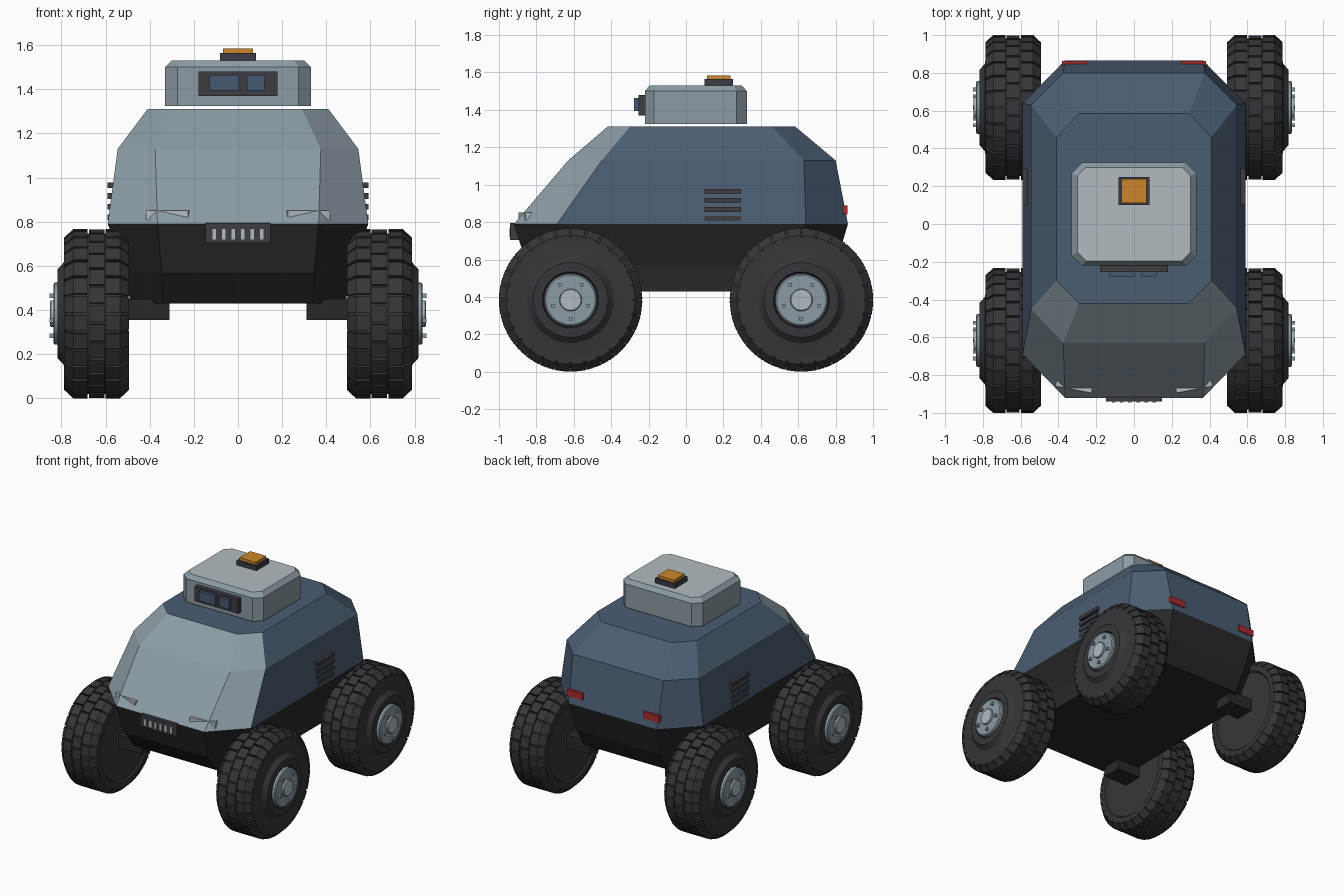
import bpy, bmesh, math
from mathutils import Vector, Matrix

cube = bpy.data.objects.get("Cube")
if cube:
    bpy.data.objects.remove(cube, do_unlink=True)


def material(name, r, g, b):
    m = bpy.data.materials.new(name)
    m.use_nodes = True
    m.diffuse_color = (r, g, b, 1)
    bsdf = next(n for n in m.node_tree.nodes if n.type == 'BSDF_PRINCIPLED')
    bsdf.inputs["Base Color"].default_value = (r, g, b, 1)
    return m


BLUE = material("hull blue", 0.07, 0.11, 0.17)
GREY = material("armour grey", 0.26, 0.33, 0.37)
LIGHT = material("light grey", 0.45, 0.50, 0.53)
CHASSIS = material("chassis black", 0.022, 0.022, 0.025)
RUBBER = material("tyre rubber", 0.037, 0.036, 0.041)
TRIM = material("dark trim", 0.045, 0.045, 0.055)
AMBER = material("beacon amber", 0.60, 0.24, 0.025)
RED = material("tail red", 0.40, 0.025, 0.025)
GLASS = material("sensor glass", 0.06, 0.10, 0.17)


def finish(bm, name, *mats):
    bmesh.ops.recalc_face_normals(bm, faces=bm.faces)
    me = bpy.data.meshes.new(name)
    bm.to_mesh(me)
    bm.free()
    for m in mats:
        me.materials.append(m)
    ob = bpy.data.objects.new(name, me)
    bpy.context.collection.objects.link(ob)
    return ob


def box(name, mat, x, y, z):
    """Box from (low, high) ranges."""
    bm = bmesh.new()
    size = [b - a for a, b in (x, y, z)]
    mid = [(a + b) / 2 for a, b in (x, y, z)]
    bmesh.ops.create_cube(bm, size=1, matrix=Matrix.Translation(mid) @ Matrix.Diagonal((*size, 1)))
    return finish(bm, name, mat)


def octagon(z, w, cx, front, fc, back, bc):
    half = [(cx, front), (w, fc), (w, bc), (cx, back)]
    return [(x, y, z) for x, y in half] + [(-x, y, z) for x, y in reversed(half)]


def loft(name, levels, mats, rule):
    """Skin stacked octagons; rule(tier, side) gives the material, side None is a cap."""
    bm = bmesh.new()
    rings = [[bm.verts.new(p) for p in octagon(*lv)] for lv in levels]
    for t, (a, b) in enumerate(zip(rings, rings[1:])):
        for i in range(8):
            j = (i + 1) % 8
            bm.faces.new((a[i], a[j], b[j], b[i])).material_index = rule(t, i)
    bm.faces.new(rings[0]).material_index = rule(0, None)
    bm.faces.new(rings[-1]).material_index = rule(len(levels) - 2, None)
    return finish(bm, name, *mats)


# Hull: dark lower tub, faceted blue upper with grey nose faces
loft("lower_hull", [
    (0.43, 0.49, 0.34, -0.74, -0.55, 0.72, 0.55),
    (0.57, 0.50, 0.345, -0.85, -0.64, 0.80, 0.60),
    (0.79, 0.59, 0.365, -0.92, -0.69, 0.866, 0.64)], [CHASSIS], lambda t, i: 0)
loft("upper_hull", [
    (0.79, 0.59, 0.365, -0.92, -0.69, 0.866, 0.64),
    (1.13, 0.545, 0.375, -0.63, -0.45, 0.80, 0.63),
    (1.31, 0.41, 0.29, -0.42, -0.30, 0.585, 0.46)],
    [BLUE, GREY], lambda t, i: 1 if i in (0, 6, 7) else 0)

# Turret: grey housing with a light lid
loft("turret", [
    (1.325, 0.33, 0.275, -0.22, -0.17, 0.325, 0.27),
    (1.50, 0.33, 0.275, -0.22, -0.17, 0.325, 0.27),
    (1.53, 0.30, 0.255, -0.195, -0.15, 0.30, 0.255)],
    [GREY, LIGHT], lambda t, i: 1 if t == 1 and i is None else 0)
box("sensor_housing", TRIM, (-0.18, 0.18), (-0.255, -0.20), (1.37, 1.48))
box("sensor_lens_wide", GLASS, (-0.13, 0.005), (-0.278, -0.25), (1.395, 1.465))
box("sensor_lens_narrow", GLASS, (0.04, 0.12), (-0.278, -0.25), (1.395, 1.465))
box("beacon_base", TRIM, (-0.082, 0.082), (0.10, 0.25), (1.53, 1.565))
box("beacon_lamp", AMBER, (-0.067, 0.067), (0.112, 0.238), (1.565, 1.585))

# Grille on the nose
box("grille", TRIM, (-0.148, 0.148), (-0.94, -0.85), (0.705, 0.795))
for i in range(6):
    x = (i - 2.5) * 0.043
    box("grille_slat", LIGHT, (x - 0.009, x + 0.009), (-0.945, -0.93), (0.72, 0.768))

# Lamps, vents and axle stubs on both sides
for s, side in ((1, "left"), (-1, "right")):
    lamp = box(side + "_headlight", LIGHT, (-0.097, 0.097), (-0.03, 0.03), (-0.022, 0.022))
    lamp.location = (s * 0.315, -0.847, 0.829)
    lamp.rotation_euler.z = s * math.radians(11)
    box(side + "_tail_light", RED, sorted((s * 0.25, s * 0.38)), (0.82, 0.864), (0.84, 0.89))
    for z in (0.82, 0.868, 0.917, 0.965):
        box(side + "_vent", TRIM, sorted((s * 0.54, s * 0.591)), (0.10, 0.295), (z - 0.013, z + 0.013))
    for y, end in ((-0.617, "front"), (0.617, "rear")):
        box(side + "_" + end + "_axle", CHASSIS, sorted((s * 0.31, s * 0.52)),
            (y - 0.075, y + 0.075), (0.355, 0.45))


def polar(x, r, a):
    return Vector((x, r * math.cos(a), r * math.sin(a)))


def revolve(bm, profile, n):
    """Spin (x, radius) points around the x axis and cap both ends."""
    rings = [[bm.verts.new(polar(x, r, math.tau * k / n)) for k in range(n)] for x, r in profile]
    for a, b in zip(rings, rings[1:]):
        for k in range(n):
            bm.faces.new((a[k], a[(k + 1) % n], b[(k + 1) % n], b[k]))
    bm.faces.new(rings[0])
    bm.faces.new(rings[-1])


def lug(bm, outline, a, half):
    lo, hi = [[bm.verts.new(polar(x, r, a + d)) for x, r in outline] for d in (-half, half)]
    bm.faces.new(lo)
    bm.faces.new(hi)
    n = len(outline)
    for i in range(n):
        j = (i + 1) % n
        bm.faces.new((lo[i], lo[j], hi[j], hi[i]))


# Wheel parts are modelled at x = 0 (tyre centre), outside towards +x
LUGS = 28
tyre_profile = [(-0.135, 0.29), (-0.145, 0.30), (-0.143, 0.335), (-0.112, 0.364), (0.112, 0.364),
                (0.143, 0.335), (0.147, 0.245), (0.15, 0.23), (0.178, 0.20), (0.178, 0.15), (0.165, 0.145)]
centre_lug = [(-0.035, 0.355), (0.035, 0.355), (0.035, 0.384), (-0.035, 0.384)]
outer_lug = [(0.041, 0.355), (0.041, 0.384), (0.105, 0.384), (0.147, 0.345), (0.147, 0.325), (0.10, 0.355)]
inner_lug = [(-x, r) for x, r in outer_lug]


def smooth(ob):
    bpy.ops.object.select_all(action='DESELECT')
    ob.select_set(True)
    bpy.context.view_layer.objects.active = ob
    bpy.ops.object.shade_smooth_by_angle(angle=math.radians(25))


bm = bmesh.new()
revolve(bm, tyre_profile, 56)
tyre = finish(bm, "tyre", RUBBER)
smooth(tyre)

bm = bmesh.new()
step = math.tau / LUGS
for k in range(LUGS):
    lug(bm, centre_lug, k * step, step * 0.43)
    for shape in (outer_lug, inner_lug):
        lug(bm, shape, (k + 0.5) * step, step * 0.43)
tread = finish(bm, "tread", RUBBER)

bm = bmesh.new()
revolve(bm, [(0.15, 0.14), (0.19, 0.14), (0.196, 0.132)], 40)
for k in range(5):
    a = math.tau * k / 5 + math.pi / 2 - math.tau / 10
    place = Matrix.Translation(polar(0.2, 0.1, a)) @ Matrix.Diagonal((0.025, 0.019, 0.019, 1))
    bmesh.ops.create_cube(bm, size=1, matrix=place)
hub = finish(bm, "hub", GREY)
smooth(hub)

bm = bmesh.new()
revolve(bm, [(0.18, 0.06), (0.207, 0.06), (0.211, 0.055)], 24)
cap = finish(bm, "hub_cap", LIGHT)
smooth(cap)

# Place four wheels; the right side is turned half round
for part in (tyre, tread, hub, cap):
    base = part.name
    for s, side in ((1, "left"), (-1, "right")):
        for y, end in ((-0.617, "front"), (0.617, "rear")):
            ob = part if (s, end) == (1, "front") else part.copy()
            if ob is not part:
                bpy.context.collection.objects.link(ob)
            ob.name = f"{side}_{end}_{base}"
            ob.location = (s * 0.64, y, 0.384)
            ob.rotation_euler.z = 0 if s > 0 else math.pi
